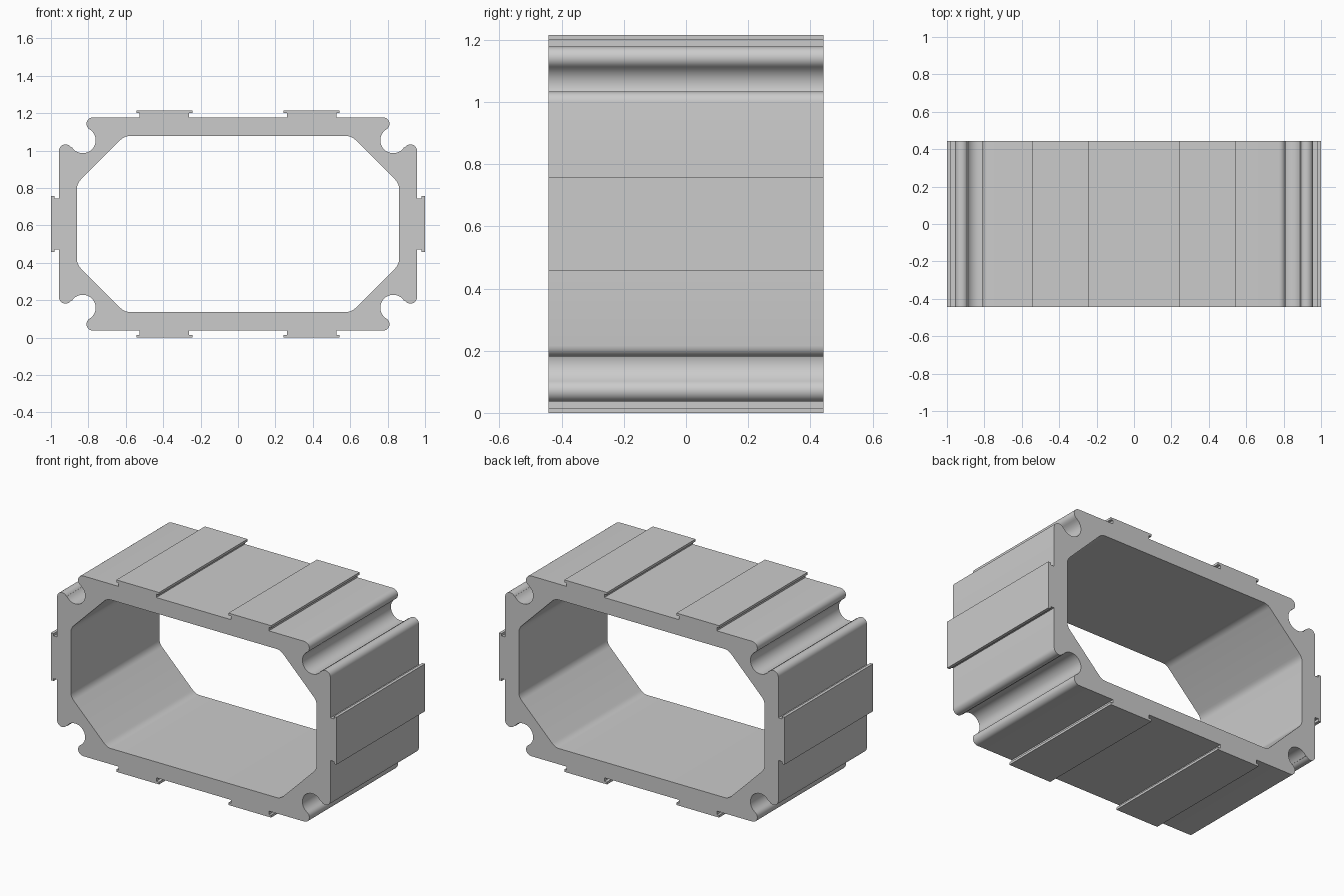
import bpy, bmesh
from math import radians, atan2, pi, sin, cos
from mathutils import Vector

if "Cube" in bpy.data.objects:
    bpy.data.objects.remove(bpy.data.objects["Cube"])

HALF_DEPTH = 0.443
MID = 0.6075          # height of the centre of the profile


def arc(c, r, a0, a1, n):
    """Points on a circle from angle a0 to a1, in radians."""
    return [Vector((c[0] + r * cos(a0 + (a1 - a0) * i / n),
                    c[1] + r * sin(a0 + (a1 - a0) * i / n))) for i in range(n + 1)]


def rounded(before, corner, after, r, n=6):
    """Fillet one 45 degree bend of an outline."""
    p, c, q = Vector(before), Vector(corner), Vector(after)
    u, v = (p - c).normalized(), (q - c).normalized()
    half = u.angle(v) / 2
    centre = c + (u + v).normalized() * r / sin(half)
    a0, a1 = [atan2(*(c + w * r * cos(half) / sin(half) - centre).yx) for w in (u, v)]
    return arc(centre, r, a0, a1, n)


def all_quadrants(q):
    """Mirror a top-right outline into a closed loop."""
    right = q + [Vector((p.x, -p.y)) for p in reversed(q)]
    return right + [Vector((-p.x, p.y)) for p in reversed(right)]


# Corner groove between two rounded lobes
groove, groove_r = Vector((0.83, 0.4475)), 0.069
top_lobe, side_lobe, lobe_r = Vector((0.775, 0.5355)), Vector((0.922, 0.391)), 0.035
a_top = atan2(*(groove - top_lobe).yx)
a_side = atan2(*(groove - side_lobe).yx)
corner = (arc(top_lobe, lobe_r, pi / 2, a_top, 10)
          + arc(groove, groove_r, a_top + pi, a_side + pi, 18)
          + arc(side_lobe, lobe_r, a_side, 0, 10))

# Outer outline: top T-rail, corner, side T-rail
top_rail = [(0.262, 0.5705), (0.262, 0.5925), (0.243, 0.5925), (0.243, 0.6075),
            (0.542, 0.6075), (0.542, 0.5925), (0.526, 0.5925), (0.526, 0.5705)]
side_rail = [(0.957, 0.135), (0.981, 0.135), (0.981, 0.15), (1.0, 0.15)]
outer = [Vector(p) for p in top_rail] + corner + [Vector(p) for p in side_rail]

# Inner outline: chamfered opening with softened bends
a, b = (0.607, 0.4705), (0.861, 0.2165)
inner = rounded((0, 0.4705), a, b, 0.068) + rounded(a, b, (0.861, 0), 0.068)

# Fill the ring between the outlines and extrude it
bm = bmesh.new()
for outline in (outer, inner):
    vs = [bm.verts.new((p.x, -HALF_DEPTH, p.y + MID)) for p in all_quadrants(outline)]
    for i, v in enumerate(vs):
        bm.edges.new((vs[i - 1], v))
bmesh.ops.triangle_fill(bm, use_beauty=True, edges=bm.edges[:], normal=(0, -1, 0))
ext = bmesh.ops.extrude_face_region(bm, geom=bm.faces[:], use_keep_orig=True)
bmesh.ops.translate(bm, vec=(0, 2 * HALF_DEPTH, 0),
                    verts=[g for g in ext["geom"] if isinstance(g, bmesh.types.BMVert)])
bmesh.ops.recalc_face_normals(bm, faces=bm.faces[:])

mesh = bpy.data.meshes.new("frame_extrusion")
bm.to_mesh(mesh)
bm.free()
frame = bpy.data.objects.new("frame_extrusion", mesh)
bpy.context.collection.objects.link(frame)

# Plain grey
grey = bpy.data.materials.new("light grey")
grey.use_nodes = True
colour = (0.6, 0.6, 0.6, 1)
grey.diffuse_color = colour
grey.node_tree.nodes["Principled BSDF"].inputs["Base Color"].default_value = colour
mesh.materials.append(grey)

bpy.ops.object.select_all(action="DESELECT")
frame.select_set(True)
bpy.context.view_layer.objects.active = frame
bpy.ops.object.shade_smooth_by_angle(angle=radians(30))
